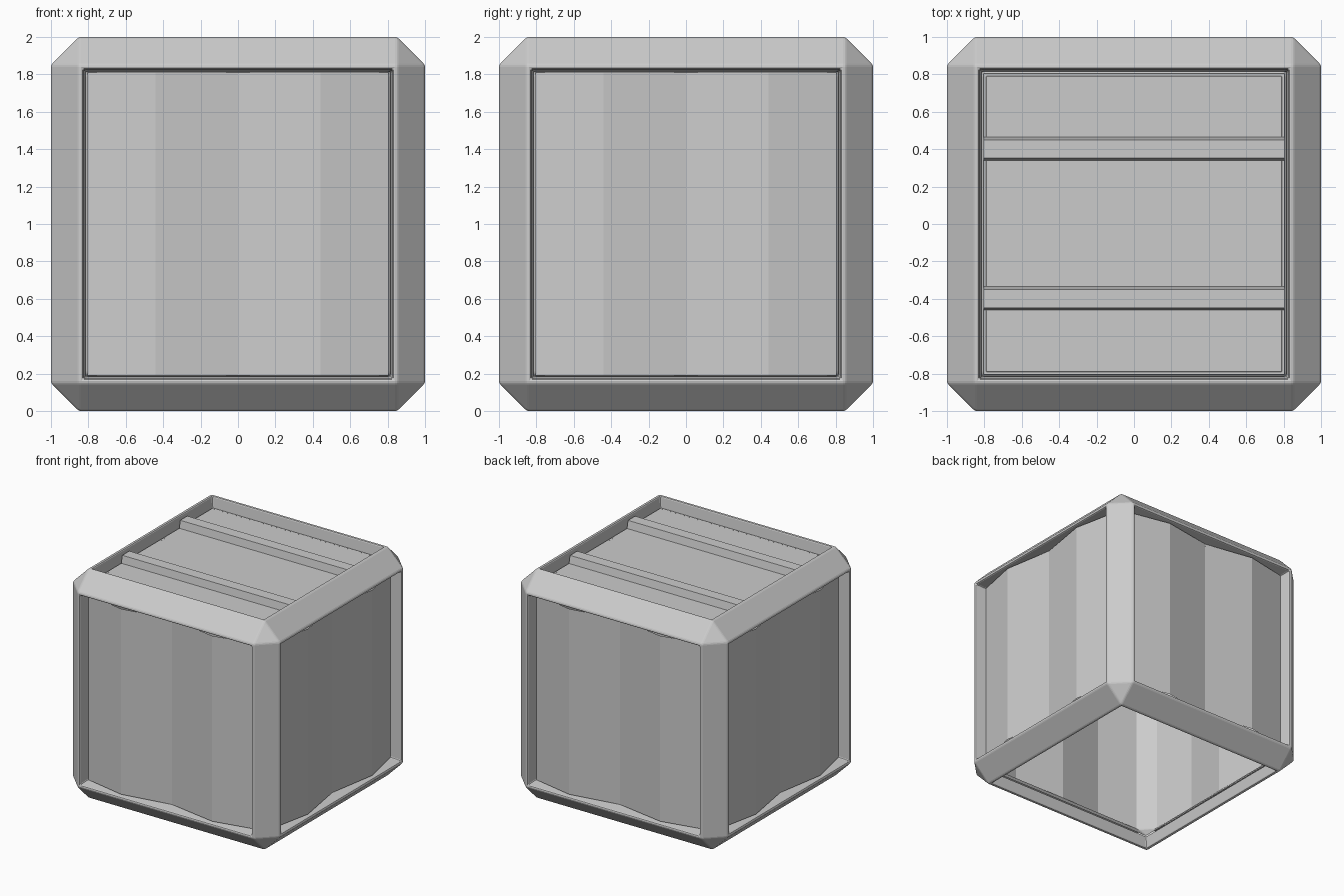
import bpy, bmesh, math
from mathutils import Matrix, Vector

if "Cube" in bpy.data.objects:
    bpy.data.objects.remove(bpy.data.objects["Cube"])


def add_object(name, bm):
    mesh = bpy.data.meshes.new(name)
    bm.to_mesh(mesh)
    bm.free()
    obj = bpy.data.objects.new(name, mesh)
    bpy.context.collection.objects.link(obj)
    return obj


def chamfered_cube(bm, size, chamfer):
    """Add a chamfered cube and return (all faces, six main faces)."""
    old = set(bm.faces)
    verts = bmesh.ops.create_cube(bm, size=size)["verts"]
    edges = list({e for v in verts for e in v.link_edges})
    bmesh.ops.bevel(bm, geom=edges, offset=chamfer, segments=1,
                    profile=0.5, affect='EDGES')
    bm.normal_update()
    new = [f for f in bm.faces if f not in old]
    return new, [f for f in new if max(abs(c) for c in f.normal) > 0.99]


# Cube frame: chamfered outside, six tapered openings, chamfered inside
bm = bmesh.new()
_, outer = chamfered_cube(bm, 2.0, 0.15)
bmesh.ops.inset_individual(bm, faces=outer, thickness=0.03, depth=0)
bmesh.ops.inset_individual(bm, faces=outer, thickness=0.02, depth=-0.1)
bmesh.ops.delete(bm, geom=outer, context='FACES')
inside, holes = chamfered_cube(bm, 1.8, 0.1)
bmesh.ops.reverse_faces(bm, faces=inside)
bmesh.ops.delete(bm, geom=holes, context='FACES')
bmesh.ops.remove_doubles(bm, verts=bm.verts[:], dist=0.001)
bmesh.ops.recalc_face_normals(bm, faces=bm.faces[:])
bmesh.ops.translate(bm, verts=bm.verts[:], vec=(0, 0, 1))
frame = add_object("crate_frame", bm)
rounding = frame.modifiers.new("rounded_edges", 'BEVEL')
rounding.width = 0.012
rounding.segments = 2
rounding.limit_method = 'ANGLE'
rounding.angle_limit = math.radians(30)


def folded_sheet(name, profile, half, place):
    """Sweep a (across, depth) profile over -half..half."""
    bm = bmesh.new()
    rows = [[bm.verts.new(place(u, d, w)) for u, d in profile]
            for w in (-half, half)]
    for i in range(len(profile) - 1):
        bm.faces.new((rows[0][i], rows[0][i + 1],
                      rows[1][i + 1], rows[1][i]))
    return add_object(name, bm)


# Corrugated side panels
zigzag = [(-0.805, 0.91), (-0.44, 0.985), (0, 0.91), (0.44, 0.985), (0.805, 0.91)]
for k, side in enumerate(("front", "right", "back", "left")):
    turn = Matrix.Rotation(k * math.pi / 2, 3, 'Z')
    folded_sheet(side + "_panel", zigzag, 0.81,
                 lambda u, d, w: turn @ Vector((u, -d, w)) + Vector((0, 0, 1)))

# Top panel with two raised ribs; the underside of the crate stays open
ribs = [(-0.805, 0.91)]
for y in (-0.4, 0.4):
    ribs += [(y - 0.06, 0.91), (y - 0.048, 0.975), (y + 0.05, 0.975), (y + 0.065, 0.91)]
ribs.append((0.805, 0.91))
folded_sheet("top_panel", ribs, 0.805, lambda u, d, w: Vector((-w, u, d + 1)))
